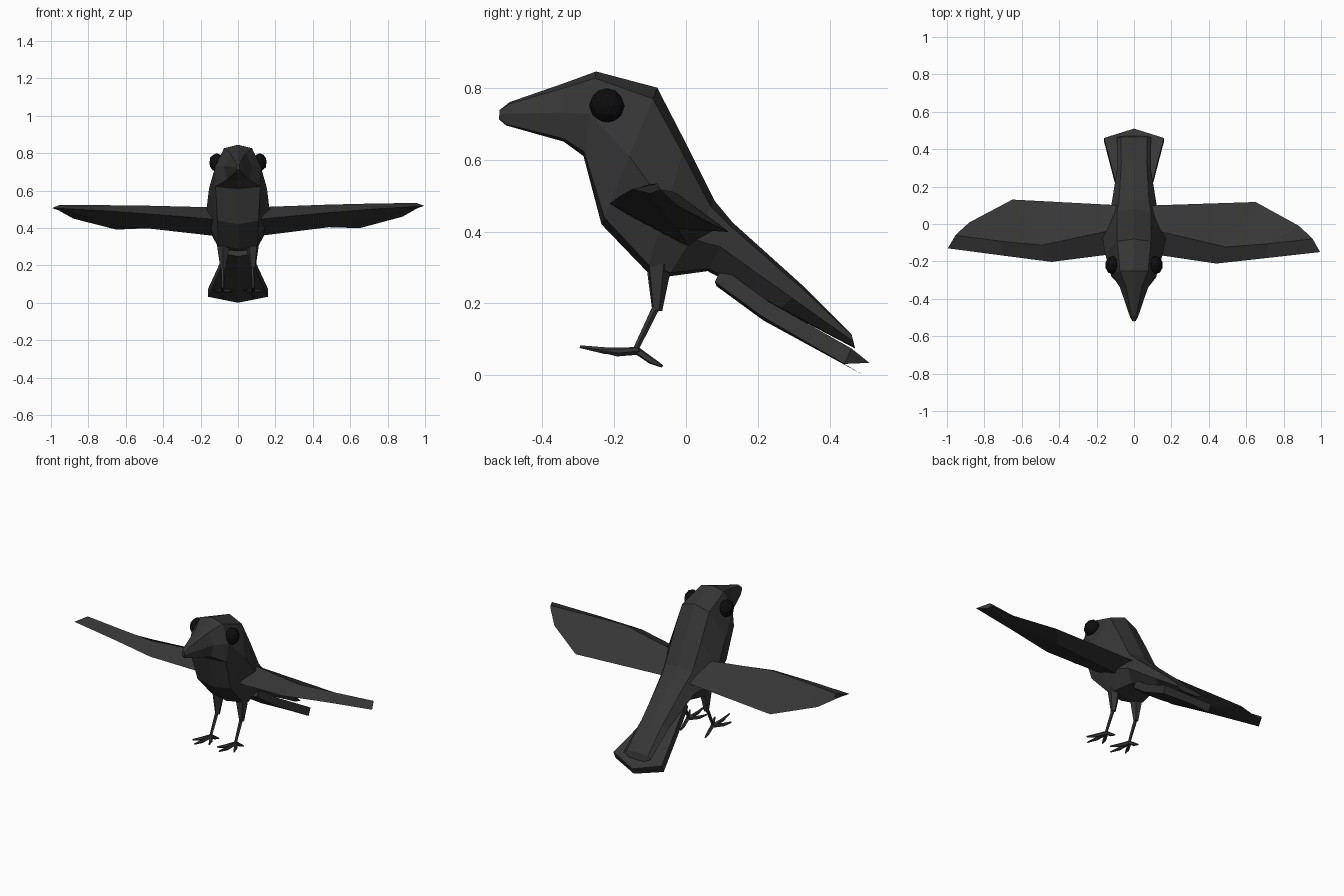
import bpy, bmesh
from mathutils import Vector, Matrix

if "Cube" in bpy.data.objects:
    bpy.data.objects.remove(bpy.data.objects["Cube"])


def material(name, v):
    m = bpy.data.materials.new(name)
    m.diffuse_color = (v, v, v, 1)
    m.use_nodes = True
    m.node_tree.nodes["Principled BSDF"].inputs["Base Color"].default_value = m.diffuse_color
    return m


FEATHER = material("charcoal feathers", 0.037)
BLACK = material("glossy black", 0.004)


def finish(bm, name, mat):
    bmesh.ops.recalc_face_normals(bm, faces=bm.faces)
    me = bpy.data.meshes.new(name)
    bm.to_mesh(me)
    bm.free()
    me.materials.append(mat)
    ob = bpy.data.objects.new(name, me)
    bpy.context.collection.objects.link(ob)
    return ob


def loft(name, rings, mat=FEATHER):
    """Skin a list of equal closed rings and cap both ends."""
    bm = bmesh.new()
    vs = [[bm.verts.new(p) for p in r] for r in rings]
    n = len(vs[0])
    for a, b in zip(vs, vs[1:]):
        for i in range(n):
            j = (i + 1) % n
            bm.faces.new((a[i], a[j], b[j], b[i]))
    bm.faces.new(vs[0])
    bm.faces.new(vs[-1])
    return finish(bm, name, mat)


def limb(name, pts, radii, sides=5):
    """Tapered tube through points."""
    rings = []
    for k, p in enumerate(pts):
        p = Vector(p)
        d = Vector(pts[min(k + 1, len(pts) - 1)]) - Vector(pts[max(k - 1, 0)])
        q = d.to_track_quat('Z', 'Y')
        rings.append([p + q @ (Matrix.Rotation(6.28319 * i / sides, 3, 'Z')
                               @ Vector((radii[k], 0, 0))) for i in range(sides)])
    return loft(name, rings)


# Body from beak to rump: top (y, z), bottom (y, z), upper / middle / lower half width
sections = [
    ((-.518, .738), (-.52, .712), (.006, .009, .006)),
    ((-.49, .760), (-.50, .695), (.014, .022, .014)),
    ((-.34, .812), (-.34, .650), (.042, .075, .060)),
    ((-.25, .845), (-.285, .61), (.075, .122, .120)),
    ((-.08, .800), (-.235, .42), (.090, .155, .110)),
    ((.00, .645), (-.11, .290), (.092, .172, .105)),
    ((.08, .485), (-.05, .275), (.090, .150, .100)),
    ((.13, .425), (.06, .290), (.080, .122, .070)),
    ((.33, .245), (.26, .185), (.068, .090, .050)),
    ((.46, .115), (.47, .075), (.070, .090, .050)),
]
rings = []
for t, b, w in sections:
    t, b = Vector((0, *t)), Vector((0, *b))
    side = [t.lerp(b, f) + Vector((x, 0, 0)) for f, x in zip((.08, .5, .95), w)]
    other = [Vector((-p.x, p.y, p.z)) for p in reversed(side)]
    rings.append([t] + side + [b] + other)
loft("body", rings)

# Fanned tail: half width, edge y, centre y, top z, bottom z
rings = []
for w, ye, yc, zt, zb in [(.07, .10, .10, .30, .26), (.10, .23, .23, .205, .165),
                          (.16, .46, .51, .055, .012)]:
    d = .4 * (yc - ye)
    rings.append([(-w, ye, zt + d), (0, yc, zt - d), (w, ye, zt + d),
                  (w, ye - .02, zb + d), (0, yc - .015, zb - .012), (-w, ye - .02, zb + d)])
loft("tail", rings)

# Wings: leading edge, ridge, trailing edge, underside; root to tip
wing = [
    [(.10, -.16, .445), (.10, -.03, .51), (.09, .10, .415), (.10, .01, .355)],
    [(.44, -.207, .475), (.49, -.118, .522), (.65, .124, .395), (.52, -.02, .405)],
    [(.70, -.176, .495), (.72, -.098, .526), (.88, .0, .455), (.74, -.05, .445)],
    [(.995, -.14, .512), (.955, -.07, .528), (.948, -.062, .51), (.96, -.09, .50)],
]
for s, label in ((1, "right"), (-1, "left")):
    loft(label + "_wing", [[(s * x, y - .01 * s * x, z + .006 * s * x)
                            for x, y, z in r] for r in wing])

    # Eye
    bm = bmesh.new()
    bmesh.ops.create_icosphere(bm, subdivisions=2, radius=.049,
                               matrix=Matrix.Translation((s * .115, -.22, .75))
                               @ Matrix.Diagonal((.8, 1, 1, 1)))
    finish(bm, label + "_eye", BLACK)

    # Leg: feathered thigh and thin shank
    limb(label + "_thigh", [(s * .078, -.075, .31), (s * .08, -.08, .18)], (.036, .014))
    limb(label + "_shank", [(s * .08, -.078, .20), (s * .082, -.14, .072)], (.011, .008))

    # Three front toes and one rear toe
    for k, (dx, y, z) in enumerate([(-.055, -.235, .068), (.0, -.295, .08),
                                    (.055, -.235, .068), (.0, -.065, .025)]):
        x0 = s * .082
        limb(f"{label}_toe_{k + 1}",
             [(x0, -.135, .068), (x0 + dx * .6, -.135 + (y + .135) * .55, (z + .057) / 2),
              (x0 + dx, y, z)], (.011, .010, .004))
